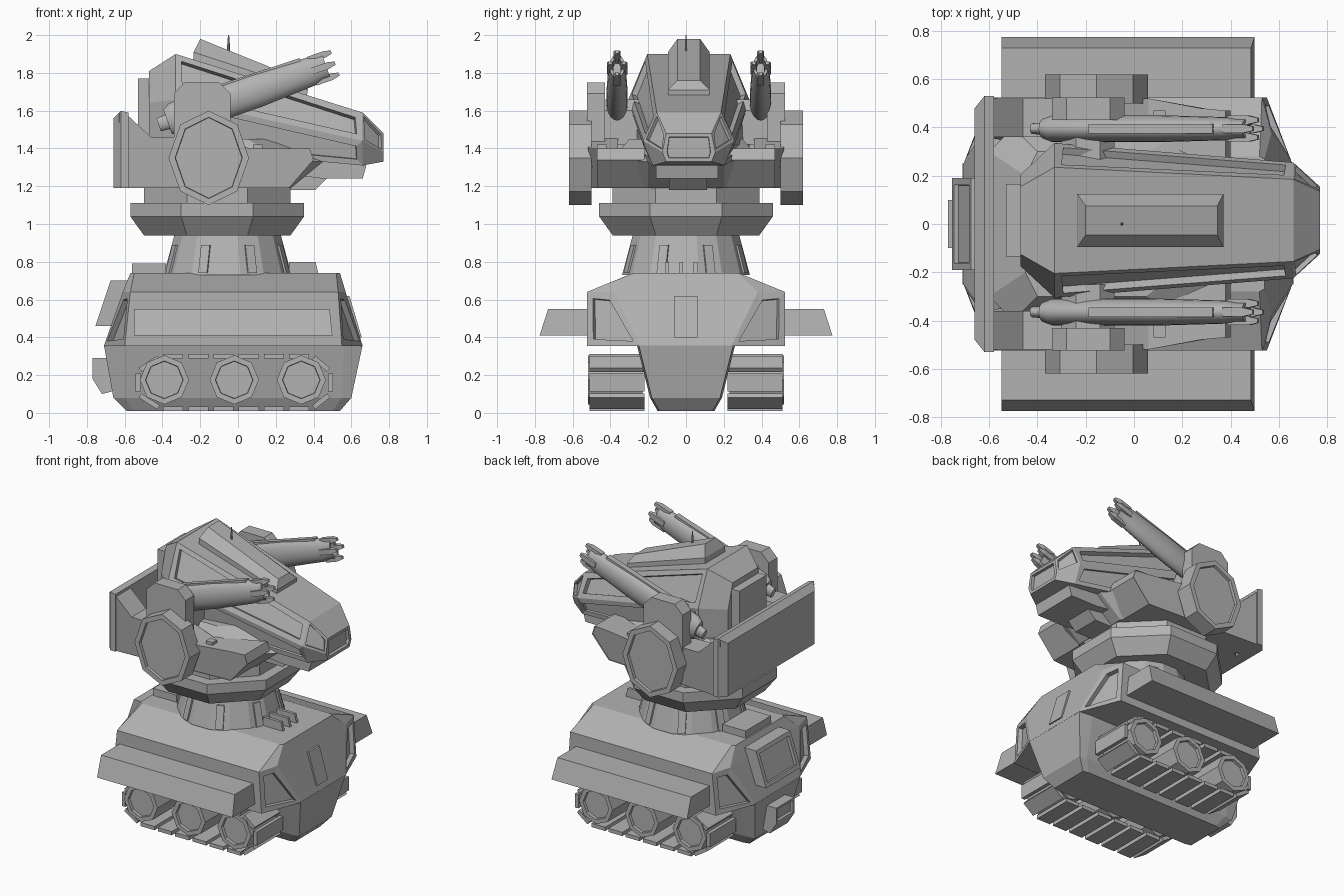
import bpy, bmesh, math
from mathutils import Matrix, Vector

cube = bpy.data.objects.get("Cube")
if cube:
    bpy.data.objects.remove(cube, do_unlink=True)

GREY = bpy.data.materials.new("armour_grey")
GREY.use_nodes = True
GREY.diffuse_color = (0.45, 0.45, 0.45, 1)
GREY.node_tree.nodes["Principled BSDF"].inputs["Base Color"].default_value = GREY.diffuse_color


def finish(name, bm):
    mesh = bpy.data.meshes.new(name)
    bm.to_mesh(mesh)
    bm.free()
    mesh.materials.append(GREY)
    obj = bpy.data.objects.new(name, mesh)
    bpy.context.collection.objects.link(obj)
    return obj


def loft(name, rings, insets=()):
    """Skin closed rings; insets are (band, side, width, depth), band -1 is the end cap."""
    bm = bmesh.new()
    vs = [[bm.verts.new(p) for p in r] for r in rings]
    n = len(rings[0])
    faces = {}
    for i in range(len(vs) - 1):
        for j in range(n):
            k = (j + 1) % n
            faces[i, j] = bm.faces.new((vs[i][j], vs[i][k], vs[i + 1][k], vs[i + 1][j]))
    bm.faces.new(vs[0][::-1])
    faces[-1, 0] = bm.faces.new(vs[-1])
    bmesh.ops.recalc_face_normals(bm, faces=bm.faces)
    for band, side, width, depth in insets:
        bmesh.ops.inset_individual(bm, faces=[faces[band, side]], thickness=width, depth=0)
        bmesh.ops.inset_individual(bm, faces=[faces[band, side]], thickness=0.002, depth=depth)
    return finish(name, bm)


def prism(name, profile, y0, y1):
    """Extrude an x-z profile along y."""
    return loft(name, [[(x, y, z) for x, z in profile] for y in (y0, y1)])


def box(name, x0, x1, y0, y1, z0, z1):
    return prism(name, [(x0, z0), (x1, z0), (x1, z1), (x0, z1)], y0, y1)


def drum(name, cx, stages, sides, turn):
    """Stack of regular rings (radius, height) around a vertical axis."""
    angles = [2 * math.pi * (i + turn) / sides for i in range(sides)]
    return loft(name, [[(cx + r * math.cos(a), r * math.sin(a), z) for a in angles]
                       for r, z in stages])


def disc(name, cx, cz, rx, rz, y0, y1, rim):
    """Eight-sided wheel facing along y with a recessed face on the y1 end."""
    angles = [math.pi * i / 4 for i in range(8)]
    rings = [[(cx + rx * math.cos(a), y, cz + rz * math.sin(a)) for a in angles]
             for y in (y0, y1)]
    return loft(name, rings, [(-1, 0, rim, -0.02)])


def oct_ring(z, xf, yf, xs, ys, xbs, xb, yb):
    half = [(xf, yf), (xs, ys), (xbs, ys), (xb, yb)]
    return [(x, y, z) for x, y in half] + [(x, -y, z) for x, y in half[::-1]]


# Hull: keel between the tracks, and the broad faceted upper part
loft("lower_hull", [
    oct_ring(0.01, 0.54, 0.14, 0.5, 0.15, -0.55, -0.59, 0.14),
    oct_ring(0.08, 0.6, 0.18, 0.55, 0.19, -0.6, -0.66, 0.18),
    oct_ring(0.36, 0.66, 0.25, 0.56, 0.26, -0.6, -0.71, 0.25)])
loft("upper_hull", [
    oct_ring(0.355, 0.66, 0.24, 0.55, 0.525, -0.6, -0.71, 0.24),
    oct_ring(0.64, 0.57, 0.38, 0.53, 0.525, -0.57, -0.61, 0.38),
    oct_ring(0.74, 0.54, 0.27, 0.52, 0.28, -0.55, -0.57, 0.27)],
    [(0, 0, 0.05, -0.03), (0, 6, 0.05, -0.03), (0, 2, 0.05, -0.03), (0, 4, 0.05, -0.03)])

# Hull fittings
prism("front_hatch", [(0.635, 0.4), (0.655, 0.4), (0.59, 0.62), (0.57, 0.62)], -0.06, 0.06)
loft("rear_hatch", [[(x, s * w, z) for s, x, z in
                     ((-1, xb, 0.46), (1, xb, 0.46), (1, xb + 0.08, 0.7), (-1, xb + 0.08, 0.7))]
                    for xb, w in ((-0.64, 0.19), (-0.755, 0.19))], [(-1, 0, 0.04, -0.02)])
loft("rear_tow_box", [[(x, s * 0.1, z) for s, z in ((-1, lo), (1, lo), (1, 0.29), (-1, 0.29))]
                      for x, lo in ((-0.64, 0.12), (-0.72, 0.1), (-0.77, 0.18))],
     [(-1, 0, 0.02, -0.02)])
box("rear_deck_box", -0.56, -0.38, -0.14, 0.14, 0.72, 0.79)
for y in (-0.1, -0.025, 0.05):
    prism("deck_fin", [(0.27, 0.72), (0.43, 0.72), (0.41, 0.8), (0.27, 0.8)], y - 0.01, y + 0.01)

# Running gear and side armour
TRACK = [Vector(p) for p in ((-0.41, 0.022), (0.39, 0.022), (0.49, 0.1), (0.49, 0.22),
                             (0.39, 0.3), (-0.41, 0.3), (-0.53, 0.22), (-0.53, 0.1))]
for s in (-1, 1):
    for a, b in zip(TRACK, TRACK[1:] + TRACK[:1]):
        count = 6 if (b - a).length > 0.5 else 1
        step = (b - a) / count
        out = Vector((step.y, -step.x)).normalized() * 0.013
        for i in range(count):
            p, q = a + step * (i + 0.1), a + step * (i + 0.9)
            prism("track_link", [p - out, q - out, q + out, p + out], s * 0.22, s * 0.51)
    for x in (-0.39, -0.02, 0.335):
        disc("road_wheel", x, 0.175, 0.13, 0.13, s * 0.23, s * 0.52, 0.03)
    fender = [(0.5, 0.41), (0.775, 0.41), (0.73, 0.55), (0.5, 0.55)]
    loft("side_fender", [[(x - (0.015 if x > 0 and z > 0.5 else 0), s * y, z)
                          for y, z in fender] for x in (-0.55, 0.5)])

# Rotating neck
drum("neck", -0.055, [(0.345, 0.73), (0.285, 0.95)], 16, 0.5)
for i in range(8):
    a = math.pi * (i + 0.5) / 4
    rib = loft("neck_rib", [[(r + dx, w, z) for dx, w in
                             ((-0.03, -0.025), (0.012, -0.025), (0.012, 0.025), (-0.03, 0.025))]
                            for r, z in ((0.335, 0.74), (0.295, 0.89))])
    rib.matrix_world = Matrix.Translation((-0.055, 0, 0)) @ Matrix.Rotation(a, 4, "Z")
drum("collar", -0.11, [(0.42, 0.94), (0.498, 1.04), (0.498, 1.11), (0.42, 1.11), (0.42, 1.2)], 8, 0.5)

# Turret base, side arms and rear shield
loft("turret_base", [
    oct_ring(1.19, 0.28, 0.2, 0.15, 0.38, -0.5, -0.6, 0.3),
    oct_ring(1.33, 0.45, 0.2, 0.25, 0.4, -0.5, -0.6, 0.3),
    oct_ring(1.45, 0.2, 0.18, 0.05, 0.3, -0.4, -0.45, 0.2)])
for s in (-1, 1):
    arm = [(-0.62, 1.19), (0.27, 1.19), (0.4, 1.34), (0.38, 1.4), (0.06, 1.4), (-0.1, 1.46),
           (-0.46, 1.46), (-0.6, 1.59), (-0.63, 1.59)]
    loft("side_arm", [[(x, s * (y - (taper if x > 0.2 else 0)), z) for x, z in arm]
                      for y, taper in ((0.36, 0.14), (0.5, 0.03), (0.52, 0.06))])
    box("arm_latch", 0.08, 0.13, s * 0.42, s * 0.47, 1.36, 1.42)
loft("rear_shield", [[(x, -y, 1.19), (x, y, 1.19), (x, y, top), (x, -y, top)]
                     for x, y, top in ((-0.58, 0.53, 1.59), (-0.62, 0.53, 1.6), (-0.66, 0.48, 1.56))])

# Head
CY = 0.015


def head_ring(x, yb, zb, ym, zm, yt, zt):
    half = [(yb, zb), (ym, zm), (yt, zt)]
    return [(x, CY + y, z) for y, z in half] + [(x, CY - y, z) for y, z in half[::-1]]


loft("head", [
    head_ring(-0.47, 0.19, 1.42, 0.19, 1.64, 0.14, 1.81),
    head_ring(-0.33, 0.32, 1.4, 0.32, 1.66, 0.22, 1.9),
    head_ring(0.66, 0.19, 1.31, 0.24, 1.44, 0.17, 1.59),
    head_ring(0.77, 0.12, 1.33, 0.14, 1.38, 0.12, 1.48)],
    [(1, 1, 0.05, -0.03), (1, 3, 0.05, -0.03), (1, 0, 0.045, -0.015), (1, 4, 0.045, -0.015),
     (2, 1, 0.02, -0.02), (2, 3, 0.02, -0.02), (-1, 0, 0.025, -0.02)])
prism("head_beak", [(0.3, 1.26), (0.45, 1.24), (0.66, 1.24), (0.68, 1.31), (0.3, 1.36)], -0.16, 0.17)
prism("head_chin", [(0.2, 1.18), (0.41, 1.18), (0.48, 1.25), (0.2, 1.27)], -0.09, 0.11)
box("head_backpack", -0.53, -0.43, CY - 0.15, CY + 0.15, 1.42, 1.77)
loft("dorsal_box", [[(x, CY + y, z) for x, z, y in
                     ((xa, za, -w), (xb, zb, -w), (xb, zb, w), (xa, za, w))]
                    for xa, za, xb, zb, w in ((-0.24, 1.82, 0.36, 1.65, 0.11),
                                              (-0.235, 1.91, 0.37, 1.71, 0.11),
                                              (-0.2, 1.98, 0.345, 1.76, 0.06))])
drum("antenna", -0.05, [(0.007, 1.88), (0.007, 1.95), (0.003, 2.0)], 6, 0)

# Guns with their mounts and round side shields
AXIS = Vector((0.9, 0, 0.315)).normalized()
UP = Vector((-AXIS.z, 0, AXIS.x))
REAR = Vector((-0.42, 0, 1.525))
BARREL = [(0, 0.4), (0.05, 0.45), (0.05, 0.75), (0.09, 1), (0.55, 1), (0.86, 0.85), (0.9, 0.72),
          (0.94, 0.72)]
for s in (-1, 1):
    y = CY + s * 0.38

    def at(t, across, up):
        return REAR + AXIS * t + UP * up + Vector((0, y + across, 0))

    gun = loft("gun_barrel", [[at(t, 0.056 * k * math.cos(a), 0.09 * k * math.sin(a))
                               for a in (math.pi * i / 10 for i in range(20))]
                              for t, k in BARREL], [(-1, 0, 0.015, -0.08)])
    bpy.context.view_layer.objects.active = gun
    gun.select_set(True)
    bpy.ops.object.shade_smooth_by_angle(angle=math.radians(30))
    gun.select_set(False)
    # Muzzle claws and barrel side rails
    for dy, dz in ((0, 0.062), (0, -0.062), (0.036, 0), (-0.036, 0)):
        loft("muzzle_claw", [[at(t, dy + a * w, dz + b * w) for a, b in
                              ((-1, -1), (1, -1), (1, 1), (-1, 1))]
                             for t, w in ((0.86, 0.018), (0.95, 0.018), (0.99, 0.009))])
    loft("barrel_rail", [[at(t, a, b) for a, b in
                          ((-0.02, 0.06), (0.02, 0.06), (0.02, h), (-0.02, h))]
                         for t, h in ((0.28, 0.097), (0.82, 0.087))])
    mount = [(-0.34, 1.3), (-0.04, 1.3), (-0.04, 1.69), (-0.1, 1.75), (-0.28, 1.75), (-0.34, 1.69)]
    prism("gun_mount", mount, s * 0.43, s * 0.525)
    prism("gun_pivot", [(-0.3, 1.42), (-0.08, 1.42), (-0.08, 1.6), (-0.14, 1.66),
                        (-0.24, 1.66), (-0.3, 1.6)], s * 0.25, s * 0.45)
    disc("round_shield", -0.155, 1.35, 0.213, 0.25, s * 0.5, s * 0.62, 0.035)
